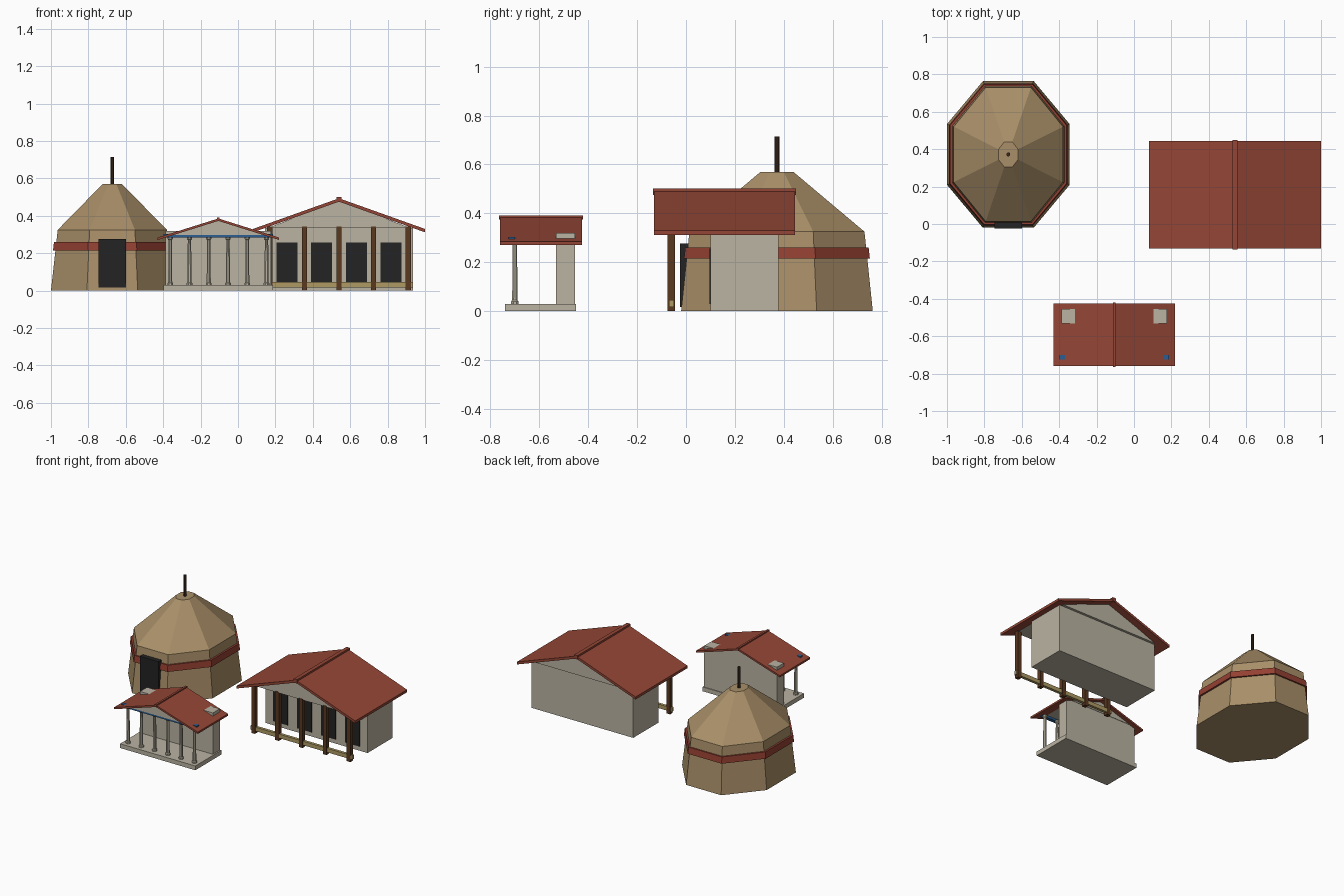
import bpy, bmesh, math

if "Cube" in bpy.data.objects:
    bpy.data.objects.remove(bpy.data.objects["Cube"])


def material(name, hex_code):
    """Flat colour from an sRGB hex code, converted to linear."""
    srgb = [int(hex_code[i:i + 2], 16) / 255 for i in (0, 2, 4)]
    col = [c / 12.92 if c < 0.04 else ((c + 0.055) / 1.055) ** 2.4 for c in srgb] + [1]
    m = bpy.data.materials.new(name)
    m.use_nodes = True
    m.diffuse_color = col
    bsdf = m.node_tree.nodes["Principled BSDF"]
    bsdf.inputs["Base Color"].default_value = col
    bsdf.inputs["Roughness"].default_value = 0.9
    return m


PLASTER = material("plaster", "bab3a2")
CLAY = material("clay", "a98f68")
TILE = material("roof_tile", "944636")
BAND = material("painted_band", "944032")
WOOD = material("timber", "5a3820")
POLE = material("dark_wood", "3a281c")
SILL = material("pale_wood", "ad9a64")
DARK = material("opening", "232323")
BLUE = material("blue_paint", "2b5f92")


def finish(name, bm, mat):
    bmesh.ops.recalc_face_normals(bm, faces=bm.faces)
    mesh = bpy.data.meshes.new(name)
    bm.to_mesh(mesh)
    bm.free()
    mesh.materials.append(mat)
    ob = bpy.data.objects.new(name, mesh)
    bpy.context.collection.objects.link(ob)
    return ob


def box(name, mat, x, y, z):
    """Box from (low, high) ranges."""
    bm = bmesh.new()
    bmesh.ops.create_cube(bm, size=1)
    for v in bm.verts:
        v.co = [r[0] + (c + 0.5) * (r[1] - r[0]) for c, r in zip(v.co, (x, y, z))]
    return finish(name, bm, mat)


def extrude_y(name, mat, profile, y):
    """Extrude an (x, z) outline along y."""
    bm = bmesh.new()
    face = bm.faces.new([bm.verts.new((px, y[0], pz)) for px, pz in profile])
    new = bmesh.ops.extrude_face_region(bm, geom=[face])["geom"]
    moved = [g for g in new if isinstance(g, bmesh.types.BMVert)]
    bmesh.ops.translate(bm, verts=moved, vec=(0, y[1] - y[0], 0))
    return finish(name, bm, mat)


def gable_roof(name, x, half, y, eave, ridge, t):
    extrude_y(name, TILE, [(x - half, eave), (x, ridge), (x + half, eave),
                           (x + half, eave - t), (x, ridge - t), (x - half, eave - t)], y)


def gable(name, x, half, y, low, high):
    extrude_y(name, PLASTER, [(x - half, low), (x, high), (x + half, low)], y)


def rings(name, mat, centre, levels, sides=8):
    """Stacked polygon rings given as (half x, half y, z), capped at both ends."""
    bm = bmesh.new()
    k = 1 / math.cos(math.pi / sides)
    loops = []
    for hx, hy, z in levels:
        angles = [(i + 0.5) * math.tau / sides for i in range(sides)]
        loops.append([bm.verts.new((centre[0] + hx * k * math.cos(a),
                                    centre[1] + hy * k * math.sin(a), z)) for a in angles])
    for a, b in zip(loops, loops[1:]):
        for i in range(sides):
            j = (i + 1) % sides
            bm.faces.new((a[i], a[j], b[j], b[i]))
    bm.faces.new(loops[0])
    bm.faces.new(loops[-1])
    return finish(name, bm, mat)


# Round clay hut
HUT = (-0.672, 0.372)
rings("hut_body", CLAY, HUT, [(0.328, 0.392, 0), (0.292, 0.358, 0.325), (0.052, 0.067, 0.57)])
rings("hut_band", BAND, HUT, [(0.317, 0.38, 0.215), (0.312, 0.375, 0.26)])
rings("hut_pole", POLE, HUT, [(0.01, 0.01, 0.56), (0.01, 0.01, 0.715)])
box("hut_door", DARK, (-0.745, -0.6), (-0.024, 0.03), (0.018, 0.277))

# Long house with timber porch
HX = 0.54
box("house_walls", PLASTER, (HX - 0.395, HX + 0.395), (0.1, 0.378), (0, 0.335))
gable("house_gable", HX, 0.38, (-0.072, 0.395), 0.335, 0.485)
gable_roof("house_roof", HX, 0.46, (-0.13, 0.445), 0.33, 0.494, 0.018)
box("house_ridge_cap", TILE, (HX - 0.013, HX + 0.013), (-0.135, 0.45), (0.475, 0.502))
box("porch_sill", SILL, (HX - 0.395, HX + 0.395), (-0.07, -0.05), (0.018, 0.046))
for i in range(5):
    px = HX + (i - 2) * 0.185
    box(f"porch_post_{i + 1}", WOOD, (px - 0.014, px + 0.014), (-0.075, -0.046), (0, 0.342))
for i in range(4):
    wx = HX + (i - 1.5) * 0.186
    box(f"house_opening_{i + 1}", DARK, (wx - 0.056, wx + 0.056), (0.096, 0.104), (0.03, 0.257))

# Small shrine with columns
SX = -0.105
box("shrine_base", PLASTER, (SX - 0.292, SX + 0.292), (-0.74, -0.45), (0, 0.03))
box("shrine_chamber", PLASTER, (SX - 0.282, SX + 0.282), (-0.532, -0.455), (0.03, 0.32))
box("shrine_beam", BLUE, (SX - 0.292, SX + 0.292), (-0.725, -0.7), (0.284, 0.303))
gable("shrine_gable", SX, 0.245, (-0.73, -0.452), 0.298, 0.38)
gable_roof("shrine_roof", SX, 0.325, (-0.76, -0.425), 0.284, 0.386, 0.013)
box("shrine_ridge_cap", TILE, (SX - 0.007, SX + 0.007), (-0.764, -0.421), (0.374, 0.392))
for i in range(6):
    c = (SX + (i - 2.5) * 0.103, -0.7)
    rings(f"shrine_column_{i + 1}", PLASTER, c,
          [(0.015, 0.015, 0.03), (0.015, 0.015, 0.04), (0.011, 0.011, 0.045),
           (0.009, 0.009, 0.27), (0.014, 0.014, 0.277), (0.014, 0.014, 0.288)])
